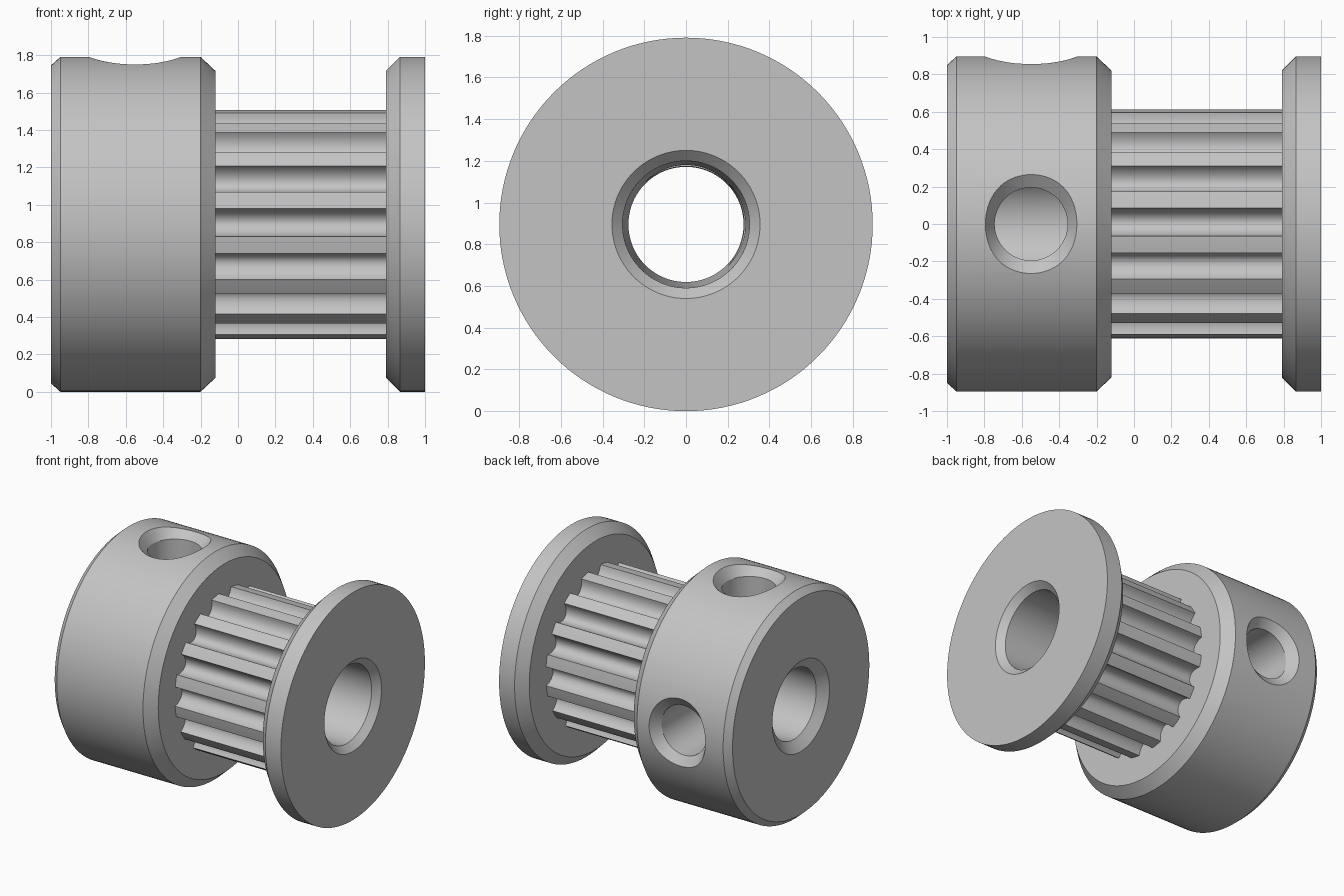
import bpy, bmesh
from math import sin, cos, pi, radians

if "Cube" in bpy.data.objects:
    bpy.data.objects.remove(bpy.data.objects["Cube"])

AXIS_Z = 0.895      # height of the shaft axis
RIM = 0.895         # outer radius of hub and flange
TEETH = 16
TIP, DEPTH = 0.615, 0.09
HUB_END, FLANGE_START = -0.12, 0.79
SCREW_X, SCREW_R = -0.55, 0.195

metal = bpy.data.materials.new("machined grey metal")
GREY = (0.55, 0.55, 0.55, 1)
metal.use_nodes = True
metal.diffuse_color = GREY
metal.node_tree.nodes["Principled BSDF"].inputs["Base Color"].default_value = GREY


def bore(x):
    """Radius of the slightly tapered shaft bore."""
    return 0.29 + 0.015 * x


def around(x, r, a):
    """Point around the shaft axis; angle runs from the front up over the top."""
    return (x, -r * cos(a), AXIS_Z + r * sin(a))


def make_object(name, bm):
    bmesh.ops.recalc_face_normals(bm, faces=bm.faces)
    mesh = bpy.data.meshes.new(name)
    bm.to_mesh(mesh)
    bm.free()
    mesh.materials.append(metal)
    obj = bpy.data.objects.new(name, mesh)
    bpy.context.collection.objects.link(obj)
    return obj


def bridge(bm, rings, closed):
    pairs = list(zip(rings, rings[1:] + rings[:1]))
    for a, b in pairs if closed else pairs[:-1]:
        n = len(a)
        for i in range(n):
            j = (i + 1) % n
            bm.faces.new((a[i], a[j], b[j], b[i]))


def lathe(name, profile, steps=128):
    """Revolve a closed (x, radius) profile around the shaft axis."""
    bm = bmesh.new()
    rings = [[bm.verts.new(around(x, r, 2 * pi * i / steps)) for i in range(steps)]
             for x, r in profile]
    bridge(bm, rings, True)
    return make_object(name, bm)


def activate(obj):
    bpy.ops.object.select_all(action='DESELECT')
    obj.select_set(True)
    bpy.context.view_layer.objects.active = obj


def smooth(obj):
    activate(obj)
    bpy.ops.object.shade_smooth_by_angle(angle=radians(28))


def screw_cutter(to_back):
    """Screw hole reaching the bore, with a flared mouth that follows the rim."""
    bm = bmesh.new()
    rings = []
    for height, rx, ry in ((0.1, SCREW_R, SCREW_R), (0.81, SCREW_R, SCREW_R), (0.95, 0.277, 0.41)):
        ring = []
        for i in range(64):
            a = 2 * pi * i / 64
            x, side = SCREW_X + rx * cos(a), ry * sin(a)
            pos = (x, height, AXIS_Z + side) if to_back else (x, side, AXIS_Z + height)
            ring.append(bm.verts.new(pos))
        rings.append(ring)
    bridge(bm, rings, False)
    bm.faces.new(rings[0])
    bm.faces.new(rings[-1])
    return make_object("screw_hole_cutter", bm)


# Hub with chamfered rims and bore mouth
hub = lathe("hub", [
    (-1, 0.355), (-1, 0.85), (-0.95, RIM), (-0.2, RIM), (HUB_END, 0.82),
    (HUB_END, bore(HUB_END)), (-0.94, bore(-0.94))])

# Two set screw holes, on top and at the back
for to_back in (False, True):
    cutter = screw_cutter(to_back)
    activate(hub)
    cut = hub.modifiers.new("screw_hole", 'BOOLEAN')
    cut.operation = 'DIFFERENCE'
    cut.solver = 'EXACT'
    cut.object = cutter
    bpy.ops.object.modifier_apply(modifier=cut.name)
    bpy.data.objects.remove(cutter)

# End flange
flange = lathe("flange", [
    (1, 0.355), (1, RIM), (0.865, RIM), (FLANGE_START, 0.82),
    (FLANGE_START, bore(FLANGE_START)), (0.95, bore(0.95))])

# Toothed drum: rounded grooves between narrow lands
outline = []
for k in range(TEETH):
    centre = radians(0.9) + 2 * pi * k / TEETH
    for i in range(13):
        t = pi * i / 12
        outline.append((TIP - DEPTH * sin(t), centre - radians(7) * cos(t)))
    outline.append((TIP, centre + pi / TEETH))
bm = bmesh.new()
bridge(bm, [[bm.verts.new(around(x, r, a)) for r, a in outline]
            for x in (HUB_END, FLANGE_START)], False)
drum = make_object("toothed_drum", bm)

# Bore wall inside the drum, facing the axis
bm = bmesh.new()
bridge(bm, [[bm.verts.new(around(x, bore(x), 2 * pi * i / 128)) for i in range(128)]
            for x in (HUB_END, FLANGE_START)], False)
sleeve = make_object("bore_wall", bm)
sleeve.data.flip_normals()

for part in (hub, flange, drum, sleeve):
    smooth(part)
